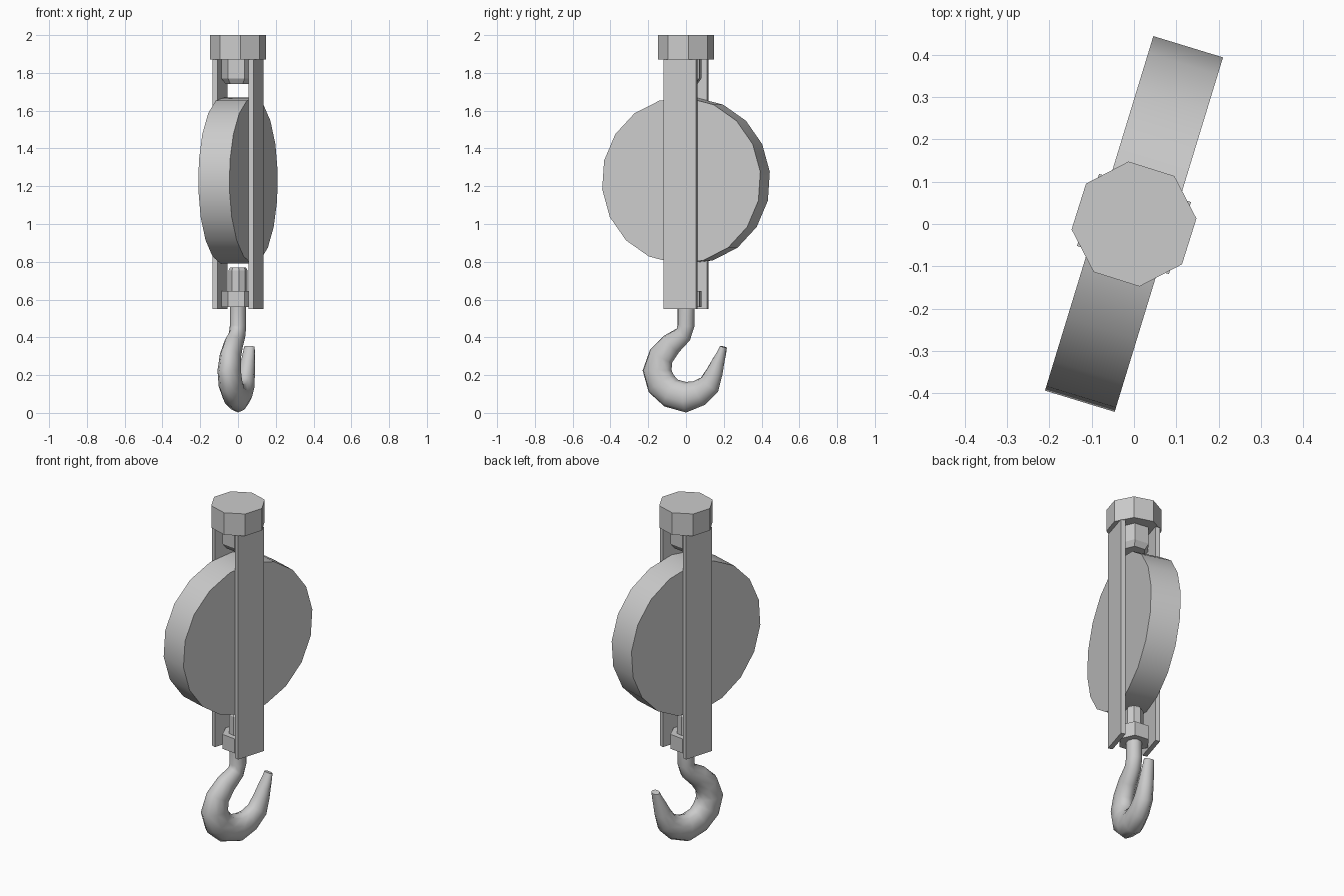
import bpy, bmesh
from math import radians, sin, cos, pi
from mathutils import Vector, Matrix

if "Cube" in bpy.data.objects:
    bpy.data.objects.remove(bpy.data.objects["Cube"])

TURN = Matrix.Rotation(radians(-17), 4, 'Z')   # whole block is turned about z


def finish(name, bm, smooth=0):
    bmesh.ops.recalc_face_normals(bm, faces=bm.faces)
    bm.transform(TURN)
    me = bpy.data.meshes.new(name)
    bm.to_mesh(me)
    bm.free()
    ob = bpy.data.objects.new(name, me)
    bpy.context.collection.objects.link(ob)
    if smooth:
        bpy.ops.object.select_all(action='DESELECT')
        ob.select_set(True)
        bpy.context.view_layer.objects.active = ob
        bpy.ops.object.shade_smooth_by_angle(angle=radians(smooth))
    return ob


def skin(name, rings, smooth=0):
    """Bridge equal-sized rings of points and cap both ends."""
    bm = bmesh.new()
    loops = [[bm.verts.new(p) for p in r] for r in rings]
    n = len(loops[0])
    for a, b in zip(loops, loops[1:]):
        for i in range(n):
            j = (i + 1) % n
            bm.faces.new((a[i], a[j], b[j], b[i]))
    bm.faces.new(loops[0])
    bm.faces.new(loops[-1])
    return finish(name, bm, smooth)


def lathe(name, profile, sides, start, smooth=0):
    """Turned part: profile is (radius, z), start is the first corner's angle."""
    angles = [radians(start) + 2 * pi * i / sides for i in range(sides)]
    return skin(name, [[(r * cos(a), r * sin(a), z) for a in angles]
                       for r, z in profile], smooth)


# Pulley wheel, axis along local x
angles = [radians(6 + 20 * i) for i in range(18)]
skin("pulley_wheel", [[(x, 0.44 * cos(a), 1.23 + 0.44 * sin(a)) for a in angles]
                      for x in (-0.086, 0.086)], 30)

# Side plates
for side, label in ((-1, "left"), (1, "right")):
    bm = bmesh.new()
    bmesh.ops.create_cube(bm, size=1, matrix=Matrix.Translation((side * 0.1, 0, 1.21))
                          @ Matrix.Diagonal((0.027, 0.178, 1.32, 1)))
    finish(label + "_side_plate", bm)

# Top cap, upper nut, lower nut and threaded shank
lathe("top_cap", [(0.148, 1.87), (0.148, 2.0)], 8, 22)
lathe("upper_nut", [(0.065, 1.74), (0.088, 1.77), (0.088, 1.87)], 6, 10)
lathe("lower_nut", [(0.088, 0.56), (0.088, 0.645)], 6, 10)
lathe("shank_end", [(0.05, 0.64), (0.05, 0.755), (0.042, 0.77)], 8, 22)

# Hook: centre line (y, z) and radius, swept with a flattened section
path = [(0, .57, .046), (0, .46, .046), (-.015, .415, .048), (-.08, .365, .06),
        (-.138, .30, .07), (-.16, .225, .08), (-.137, .155, .083), (-.083, .105, .08),
        (0, .083, .081), (.073, .105, .07), (.13, .15, .06), (.16, .22, .045),
        (.178, .27, .035), (.198, .32, .024), (.207, .35, .018)]
rings = []
for i, (y, z, r) in enumerate(path):
    y0, z0, _ = path[max(i - 1, 0)]
    y1, z1, _ = path[min(i + 1, len(path) - 1)]
    across = Vector((0, z1 - z0, y0 - y1)).normalized()
    rings.append([Vector((0, y, z)) + across * r * cos(a)
                  + Vector((1, 0, 0)) * (0.02 + 0.5 * r) * sin(a)
                  for a in (2 * pi * k / 10 for k in range(10))])
skin("hook", rings, 50)
